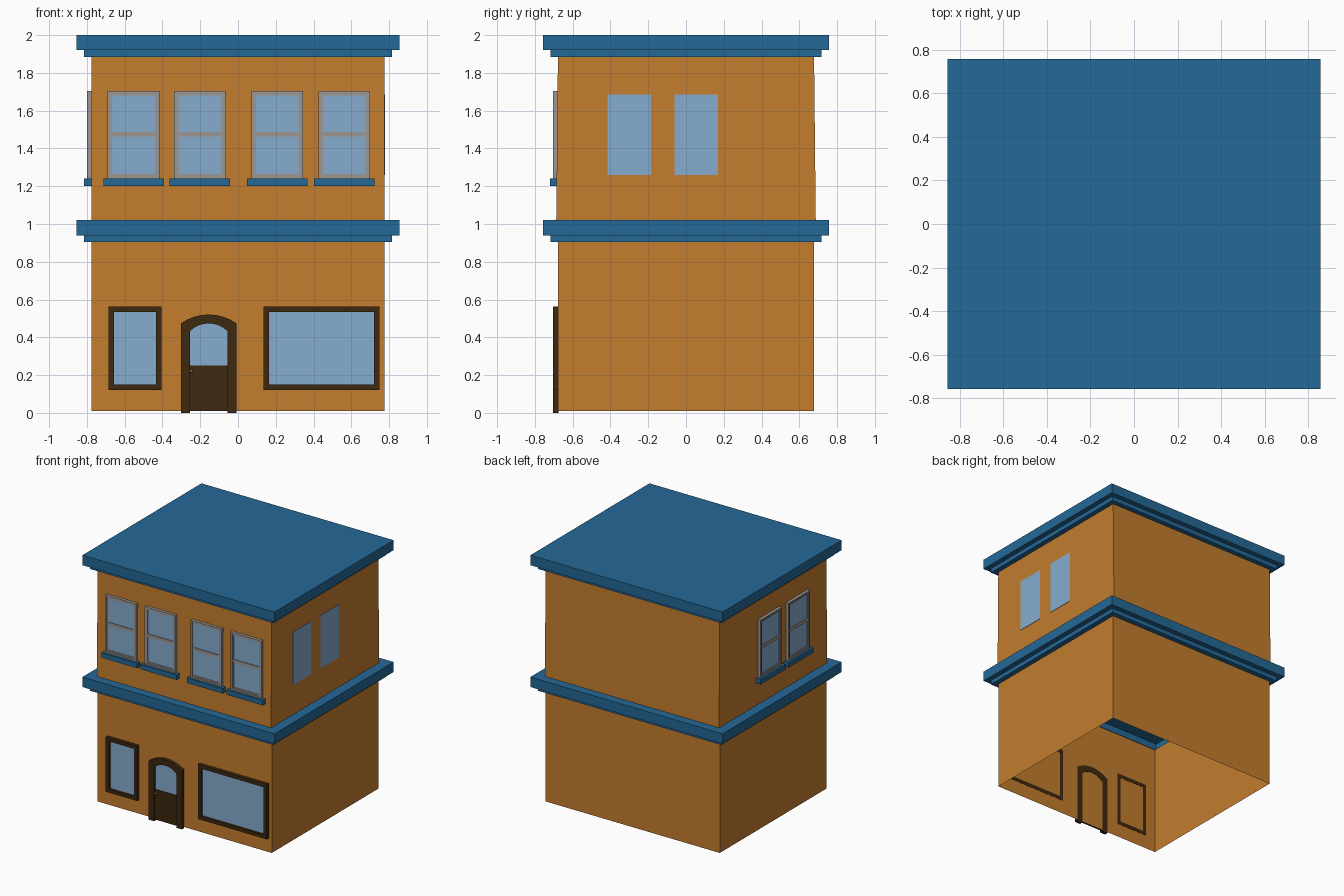
import bpy, bmesh, math

if "Cube" in bpy.data.objects:
    bpy.data.objects.remove(bpy.data.objects["Cube"])

def mat(name, r, g, b):
    m = bpy.data.materials.new(name)
    m.diffuse_color = (r, g, b, 1)
    m.use_nodes = True
    m.node_tree.nodes["Principled BSDF"].inputs["Base Color"].default_value = m.diffuse_color
    return m

WALL = mat("ochre_wall", 0.546, 0.205, 0.027)
BLUE = mat("blue_trim", 0.018, 0.138, 0.305)
GLASS = mat("pale_blue_glass", 0.238, 0.413, 0.617)
WOOD = mat("dark_wood", 0.048, 0.021, 0.005)
GREY = mat("grey_frame", 0.34, 0.31, 0.29)
BRASS = mat("brass", 0.35, 0.16, 0.04)

def finish(name, bm, m):
    me = bpy.data.meshes.new(name)
    bm.to_mesh(me)
    bm.free()
    me.materials.append(m)
    ob = bpy.data.objects.new(name, me)
    bpy.context.collection.objects.link(ob)
    return ob

def loft(name, rings, m, cap=False):
    """Rectangular rings (half x, half y, z) joined from bottom to top."""
    bm = bmesh.new()
    loops = [[bm.verts.new((sx * hx, sy * hy, z))
              for sx, sy in ((-1, -1), (1, -1), (1, 1), (-1, 1))] for hx, hy, z in rings]
    for a, b in zip(loops, loops[1:]):
        for i in range(4):
            j = (i + 1) % 4
            bm.faces.new((a[i], a[j], b[j], b[i]))
    if cap:
        bm.faces.new(loops[-1])
    return finish(name, bm, m)

# Wall sides: map (along, height, distance out of wall) to space
SIDES = {
    "front": lambda u, z, d: (u, -0.68 - d, z),
    "left": lambda u, z, d: (-0.775 - d, u, z),
    "right": lambda u, z, d: (0.775 + d, u, z),
}

def prism(bm, pts, d0, d1, side):
    f = SIDES[side]
    a = [bm.verts.new(f(u, z, d0)) for u, z in pts]
    b = [bm.verts.new(f(u, z, d1)) for u, z in pts]
    n = len(pts)
    bm.faces.new(a[::-1])
    bm.faces.new(b)
    for i in range(n):
        j = (i + 1) % n
        bm.faces.new((a[i], a[j], b[j], b[i]))

def plate(name, pts, d0, d1, side, m):
    bm = bmesh.new()
    prism(bm, pts, d0, d1, side)
    bmesh.ops.recalc_face_normals(bm, faces=bm.faces)
    return finish(name, bm, m)

def rect(u0, u1, z0, z1):
    return [(u0, z0), (u1, z0), (u1, z1), (u0, z1)]

def frame(name, u0, u1, z0, z1, w, d, side, m, rail=None):
    """Four bars round an opening, with an optional middle rail."""
    bars = [rect(u0, u0 + w, z0, z1), rect(u1 - w, u1, z0, z1),
            rect(u0 + w, u1 - w, z0, z0 + w), rect(u0 + w, u1 - w, z1 - w, z1)]
    if rail:
        bars.append(rect(u0 + w, u1 - w, *rail))
    bm = bmesh.new()
    for b in bars:
        prism(bm, b, -0.005, d, side)
    bmesh.ops.recalc_face_normals(bm, faces=bm.faces)
    return finish(name, bm, m)

# Walls, open underneath
loft("lower_walls", [(0.775, 0.677, 0.01), (0.775, 0.677, 0.905)], WALL)
loft("upper_walls", [(0.775, 0.687, 1.02), (0.775, 0.678, 1.885)], WALL)

# Stepped cornices
for name, z in (("middle_cornice", 0.905), ("roof_cornice", 1.885)):
    loft(name, [(0.775, 0.677, z), (0.815, 0.717, z), (0.815, 0.717, z + 0.035),
                (0.855, 0.757, z + 0.035), (0.855, 0.757, z + 0.115)], BLUE, cap=True)

# Upper sash windows with sills
def sash_window(tag, c, side):
    h = 0.137
    frame(tag + "_frame", c - h, c + h, 1.24, 1.705, 0.012, 0.024, side, GREY)
    frame(tag + "_sash", c - h + 0.012, c + h - 0.012, 1.252, 1.693, 0.012, 0.018,
          side, GREY, rail=(1.464, 1.488))
    plate(tag + "_glass", rect(c - 0.115, c + 0.115, 1.26, 1.685), 0.005, 0.012, side, GLASS)
    plate(tag + "_sill", rect(c - 0.16, c + 0.16, 1.20, 1.24), -0.005, 0.04, side, BLUE)

for i, c in enumerate((-0.553, -0.203, 0.208, 0.563)):
    sash_window(f"front_window_{i}", c, "front")
for i, c in enumerate((-0.30, 0.055)):
    sash_window(f"left_window_{i}", c, "left")
    # Plain panes on the right wall
    plate(f"right_pane_{i}", rect(c - 0.115, c + 0.115, 1.26, 1.685), -0.004, 0.003, "right", GLASS)

# Shop windows
for tag, u0, u1 in (("small_shop_window", -0.685, -0.405), ("large_shop_window", 0.135, 0.748)):
    frame(tag + "_frame", u0, u1, 0.122, 0.563, 0.029, 0.023, "front", WOOD)
    plate(tag + "_glass", rect(u0 + 0.02, u1 - 0.02, 0.14, 0.55), -0.002, 0.006, "front", GLASS)

# Arched door
DC = -0.155

def arch(half, spring, rise, n=8):
    """Points over a shallow circular arch, left to right."""
    r = (half * half + rise * rise) / (2 * rise)
    a = math.asin(half / r)
    return [(DC + r * math.sin(t), spring + rise - r + r * math.cos(t))
            for t in (-a + 2 * a * i / n for i in range(n + 1))]

outer = arch(0.148, 0.473, 0.048)
inner = arch(0.100, 0.432, 0.042)
plate("door_frame", [(DC - 0.148, 0)] + outer + [(DC + 0.148, 0), (DC + 0.100, 0)]
      + inner[::-1] + [(DC - 0.100, 0)], -0.005, 0.023, "front", WOOD)
plate("door_panel", rect(DC - 0.102, DC + 0.102, 0.01, 0.252), -0.003, 0.012, "front", WOOD)
plate("door_glass", [(DC - 0.102, 0.25)] + arch(0.102, 0.434, 0.042) + [(DC + 0.102, 0.25)],
      -0.002, 0.006, "front", GLASS)

# Door knob
bm = bmesh.new()
bmesh.ops.create_uvsphere(bm, u_segments=10, v_segments=6, radius=0.008)
bmesh.ops.translate(bm, verts=bm.verts, vec=(-0.247, -0.697, 0.222))
finish("door_knob", bm, BRASS)
